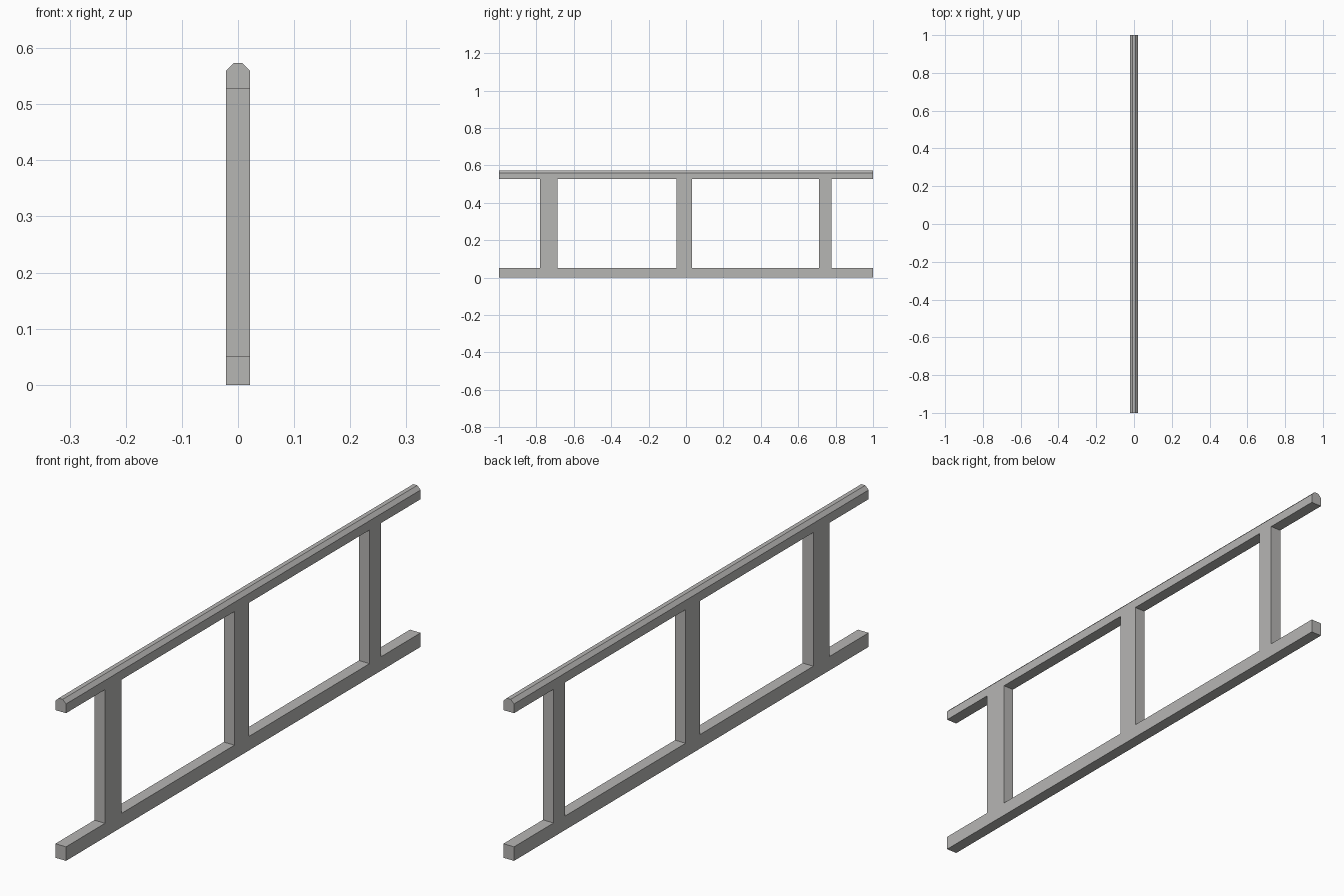
import bpy
import bmesh
from mathutils import Vector

cube = bpy.data.objects.get("Cube")
if cube:
    bpy.data.objects.remove(cube)

HALF_WIDTH = 0.021
HALF_LENGTH = 1.0
LOWER_TOP, UPPER_BOTTOM, UPPER_TOP = 0.05, 0.527, 0.573

grey = bpy.data.materials.new("light grey")
grey.use_nodes = True
colour = (0.47, 0.465, 0.455, 1)
grey.diffuse_color = colour
grey.node_tree.nodes["Principled BSDF"].inputs["Base Color"].default_value = colour


def prism(name, outline, offset):
    """Extrude a planar outline along an offset into a closed solid."""
    bm = bmesh.new()
    face = bm.faces.new([bm.verts.new(p) for p in outline])
    extruded = bmesh.ops.extrude_face_region(bm, geom=[face], use_keep_orig=True)
    moved = [v for v in extruded["geom"] if isinstance(v, bmesh.types.BMVert)]
    bmesh.ops.translate(bm, verts=moved, vec=Vector(offset))
    bmesh.ops.recalc_face_normals(bm, faces=bm.faces)
    mesh = bpy.data.meshes.new(name)
    bm.to_mesh(mesh)
    bm.free()
    mesh.materials.append(grey)
    obj = bpy.data.objects.new(name, mesh)
    bpy.context.collection.objects.link(obj)
    return obj


def rail(name, half_profile):
    """Mirror a right-hand (x, z) profile and run it along the railing."""
    profile = half_profile + [(-x, z) for x, z in reversed(half_profile)]
    outline = [(x, -HALF_LENGTH, z) for x, z in profile]
    return prism(name, outline, (0, 2 * HALF_LENGTH, 0))


# Plain lower rail and chamfered handrail
rail("lower_rail", [(HALF_WIDTH, 0), (HALF_WIDTH, LOWER_TOP)])
rail("upper_rail", [(HALF_WIDTH, UPPER_BOTTOM), (HALF_WIDTH, 0.56), (0.008, UPPER_TOP)])

# Three posts, narrowing toward the back
posts = {"front_post": (-0.78, -0.688),
         "middle_post": (-0.05, 0.032),
         "back_post": (0.712, 0.777)}
for name, (y0, y1) in posts.items():
    base = [(-HALF_WIDTH, y0, LOWER_TOP), (HALF_WIDTH, y0, LOWER_TOP),
            (HALF_WIDTH, y1, LOWER_TOP), (-HALF_WIDTH, y1, LOWER_TOP)]
    prism(name, base, (0, 0, UPPER_BOTTOM - LOWER_TOP))
